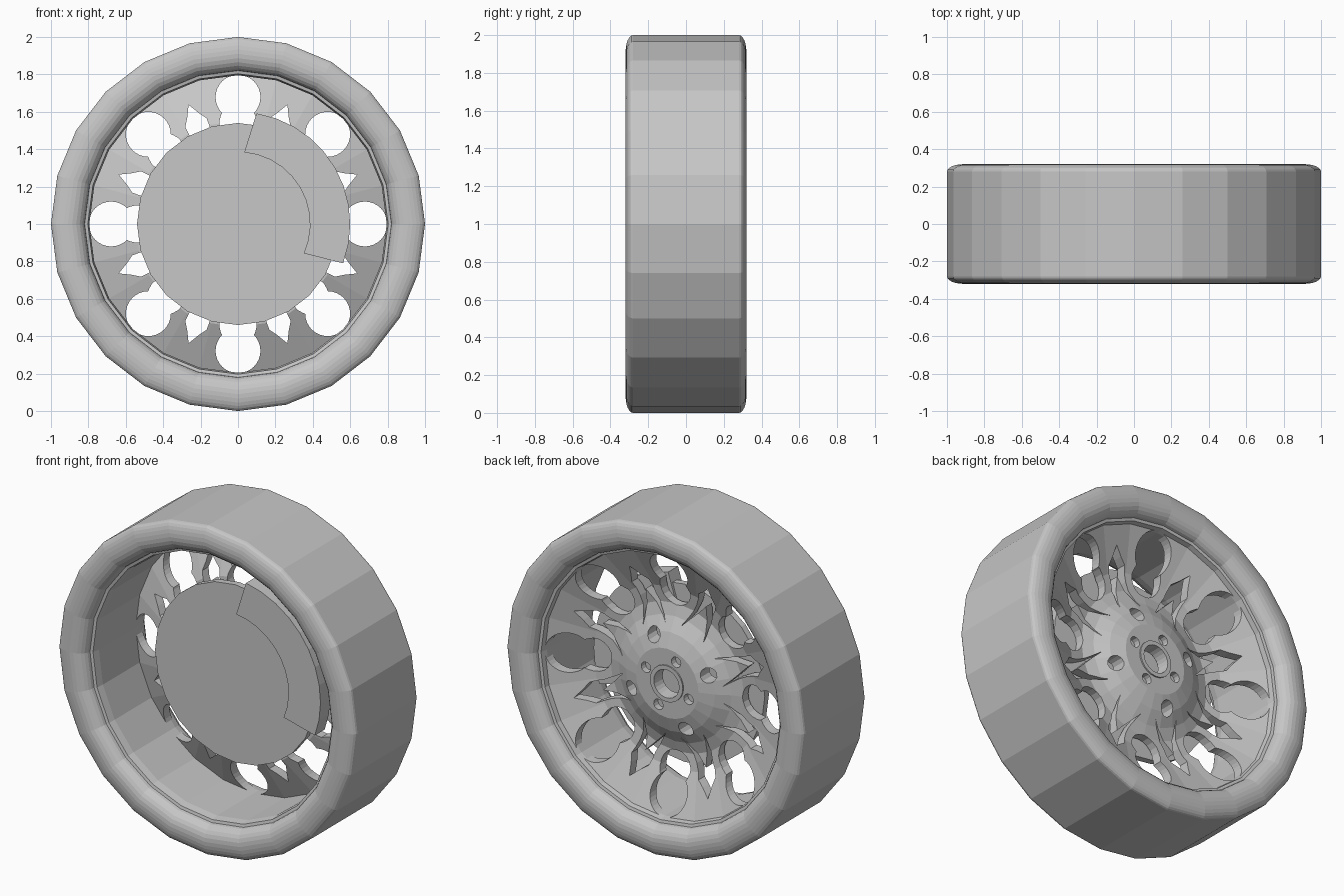
import bpy, bmesh
from math import sin, cos, radians, pi

cube = bpy.data.objects.get("Cube")
if cube:
    bpy.data.objects.remove(cube)

SIDES = 24

grey = bpy.data.materials.new("plain_grey")
grey.use_nodes = True
colour = (0.57, 0.57, 0.57, 1)
grey.diffuse_color = colour
grey.node_tree.nodes["Principled BSDF"].inputs["Base Color"].default_value = colour


def finish(name, bm):
    bmesh.ops.recalc_face_normals(bm, faces=bm.faces)
    mesh = bpy.data.meshes.new(name)
    bm.to_mesh(mesh)
    bm.free()
    mesh.materials.append(grey)
    obj = bpy.data.objects.new(name, mesh)
    bpy.context.collection.objects.link(obj)
    return obj


def place(r, a, y):
    """Point at radius r, angle a from the vertical, in the wheel frame."""
    return (r * sin(a), y, 1 + r * cos(a))


def revolve(name, profile):
    """Spin a closed (radius, y) profile about the axle."""
    bm = bmesh.new()
    rings = [[bm.verts.new(place(r, 2 * pi * i / SIDES, y)) for r, y in profile]
             for i in range(SIDES)]
    n = len(profile)
    for i in range(SIDES):
        a, b = rings[i], rings[(i + 1) % SIDES]
        for j in range(n):
            k = (j + 1) % n
            bm.faces.new((a[j], a[k], b[k], b[j]))
    return finish(name, bm)


def prism(bm, outline, y0, y1):
    """Extrude an (x, z) outline along the axle."""
    lo = [bm.verts.new((x, y0, z)) for x, z in outline]
    hi = [bm.verts.new((x, y1, z)) for x, z in outline]
    bm.faces.new(lo)
    bm.faces.new(hi[::-1])
    for i in range(len(lo)):
        k = (i + 1) % len(lo)
        bm.faces.new((lo[i], hi[i], hi[k], lo[k]))


def turned(points, a):
    """Turn (radial, sideways) points by a about the axle."""
    return [(u * sin(a) + v * cos(a), 1 + u * cos(a) - v * sin(a)) for u, v in points]


def arc(centre, radius, start, end, n):
    angles = [radians(start + (end - start) * i / n) for i in range(n + 1)]
    return [(centre + radius * cos(t), radius * sin(t)) for t in angles]


def polar(points):
    return [(r * cos(radians(a)), r * sin(radians(a))) for r, a in points]


# Tyre: flat tread, shallow outer shoulder and deeper inner bead on each side
side = []
for step in range(13):
    t = pi * step / 12
    depth = 0.04 if step < 6 else 0.07
    side.append((0.91 + 0.09 * cos(t), 0.32 - depth * (1 - sin(t))))
revolve("tyre", side + [(r, -y) for r, y in reversed(side)])

# Rim barrel lining the tyre
revolve("rim_barrel", [(0.83, 0.252), (0.803, 0.245), (0.795, 0.20),
                       (0.795, -0.20), (0.803, -0.245), (0.83, -0.252)])

# Dished wheel face with a raised conical hub
outer = [(0.81, 0.22), (0.68, 0.16), (0.55, 0.10), (0.45, 0.085),
         (0.38, 0.105), (0.30, 0.15), (0.21, 0.18), (0.09, 0.18)]
inner = [(0.09, 0.10), (0.22, 0.09), (0.33, 0.05), (0.42, 0.03),
         (0.55, 0.04), (0.68, 0.10), (0.81, 0.16)]
face = revolve("wheel_face", outer + inner)

# Cutters: keyhole openings, two-horned slots, hub holes
cut = bmesh.new()
keyhole = arc(0.678, 0.12, -135, 135, 24) + arc(0.54, 0.10, 65, 295, 12)
horn = [(0.63, 3), (0.59, 6), (0.50, 6.5), (0.42, 9), (0.34, 14),
        (0.39, 9), (0.46, 3.5)]
slot = polar([(0.69, 0)] + horn + [(0.53, 0)] + [(r, -a) for r, a in reversed(horn)])
for i in range(8):
    turn = i * pi / 4
    prism(cut, turned(keyhole, turn), -0.3, 0.4)
    prism(cut, turned(slot, turn + pi / 8), -0.3, 0.4)
for i in range(4):
    turn = i * pi / 2 + pi / 8
    prism(cut, turned(arc(0.155, 0.032, 0, 330, 11), turn + pi / 4), 0.14, 0.4)
    prism(cut, turned(arc(0.28, 0.045, 0, 330, 11), turn), -0.3, 0.4)
cutter = finish("face_cutter", cut)
cutter.hide_render = True
mod = face.modifiers.new("openings", 'BOOLEAN')
mod.operation = 'DIFFERENCE'
mod.solver = 'EXACT'
mod.object = cutter
bpy.context.view_layer.objects.active = face
bpy.ops.object.modifier_apply(modifier=mod.name)
bpy.data.objects.remove(cutter)

# Collar around the hub bore
revolve("bore_collar", [(0.11, 0.17), (0.11, 0.188), (0.085, 0.188),
                        (0.08, 0.11), (0.11, 0.11)])

# Brake disc
disc = bmesh.new()
prism(disc, turned(arc(0, 0.54, 0, 345, 23), 0), -0.025, 0.015)
finish("brake_disc", disc)

# Brake caliper wrapping the disc
pads = bmesh.new()
outline = polar([(0.60, 9.5 + 101 * i / 10) for i in range(11)]
                + [(0.385, 114 - 109 * i / 10) for i in range(11)])
prism(pads, turned(outline, 0), -0.065, 0.03)
finish("brake_caliper", pads)
